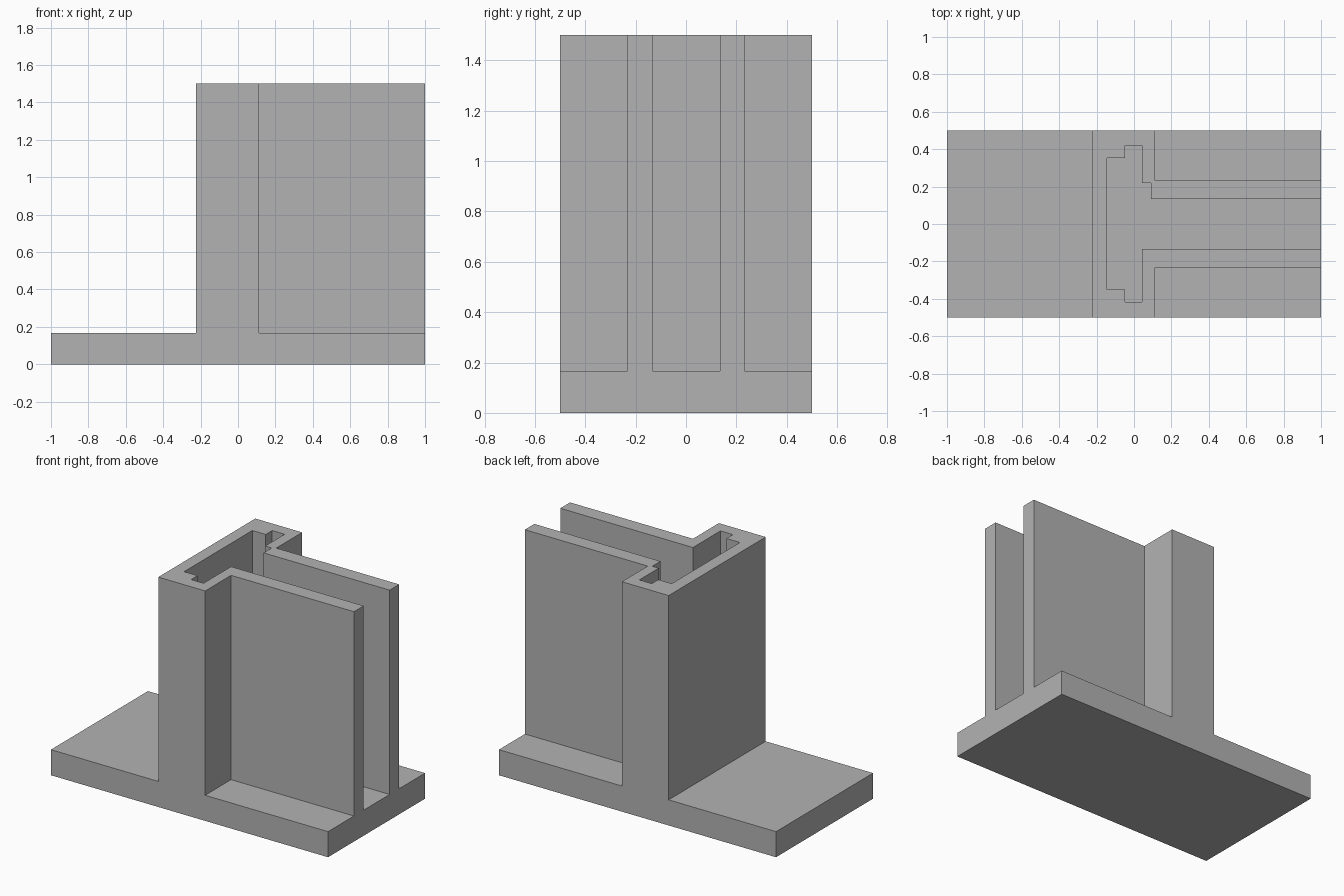
import bpy
import bmesh
import math

cube = bpy.data.objects.get("Cube")
if cube:
    bpy.data.objects.remove(cube, do_unlink=True)

BASE_TOP = 0.167
TOP = 1.5

grey = bpy.data.materials.new("plain grey")
grey.use_nodes = True
colour = (0.45, 0.45, 0.45, 1)
grey.diffuse_color = colour
grey.node_tree.nodes["Principled BSDF"].inputs["Base Color"].default_value = colour


def prism(name, outline, bottom, top):
    """Extrude a closed plan outline straight up."""
    bm = bmesh.new()
    face = bm.faces.new([bm.verts.new((x, y, bottom)) for x, y in outline])
    result = bmesh.ops.extrude_face_region(bm, geom=[face])
    raised = [v for v in result["geom"] if isinstance(v, bmesh.types.BMVert)]
    bmesh.ops.translate(bm, verts=raised, vec=(0, 0, top - bottom))
    bmesh.ops.recalc_face_normals(bm, faces=bm.faces)
    mesh = bpy.data.meshes.new(name)
    bm.to_mesh(mesh)
    bm.free()
    mesh.materials.append(grey)
    obj = bpy.data.objects.new(name, mesh)
    bpy.context.collection.objects.link(obj)
    return obj


# Rectangular foot plate
bracket = prism("channel_bracket", [(-1, -0.5), (1, -0.5), (1, 0.5), (-1, 0.5)], 0, BASE_TOP)

# Plan of the hollow post with two parallel rails running to +x
outside_front = [(-0.225, -0.5), (0.113, -0.5), (0.113, -0.233), (1, -0.233)]
inside_front = [(1, -0.133), (0.043, -0.133), (0.043, -0.417),
                (-0.047, -0.417), (-0.047, -0.35), (-0.144, -0.35)]
inside_back = [(-0.144, 0.353), (-0.047, 0.353), (-0.047, 0.42), (0.043, 0.42),
               (0.043, 0.219), (0.09, 0.219), (0.09, 0.135), (1, 0.135)]
outside_back = [(x, -y) for x, y in reversed(outside_front)]
walls = prism("wall_profile", outside_front + inside_front + inside_back + outside_back,
              BASE_TOP, TOP)
walls.hide_render = True
walls.hide_set(True)

# Join the walls to the plate, then clear seams in flush faces
union = bracket.modifiers.new("join walls", "BOOLEAN")
union.operation = "UNION"
union.solver = "EXACT"
union.object = walls
clean = bracket.modifiers.new("clear seams", "DECIMATE")
clean.decimate_type = "DISSOLVE"
clean.angle_limit = math.radians(1)
